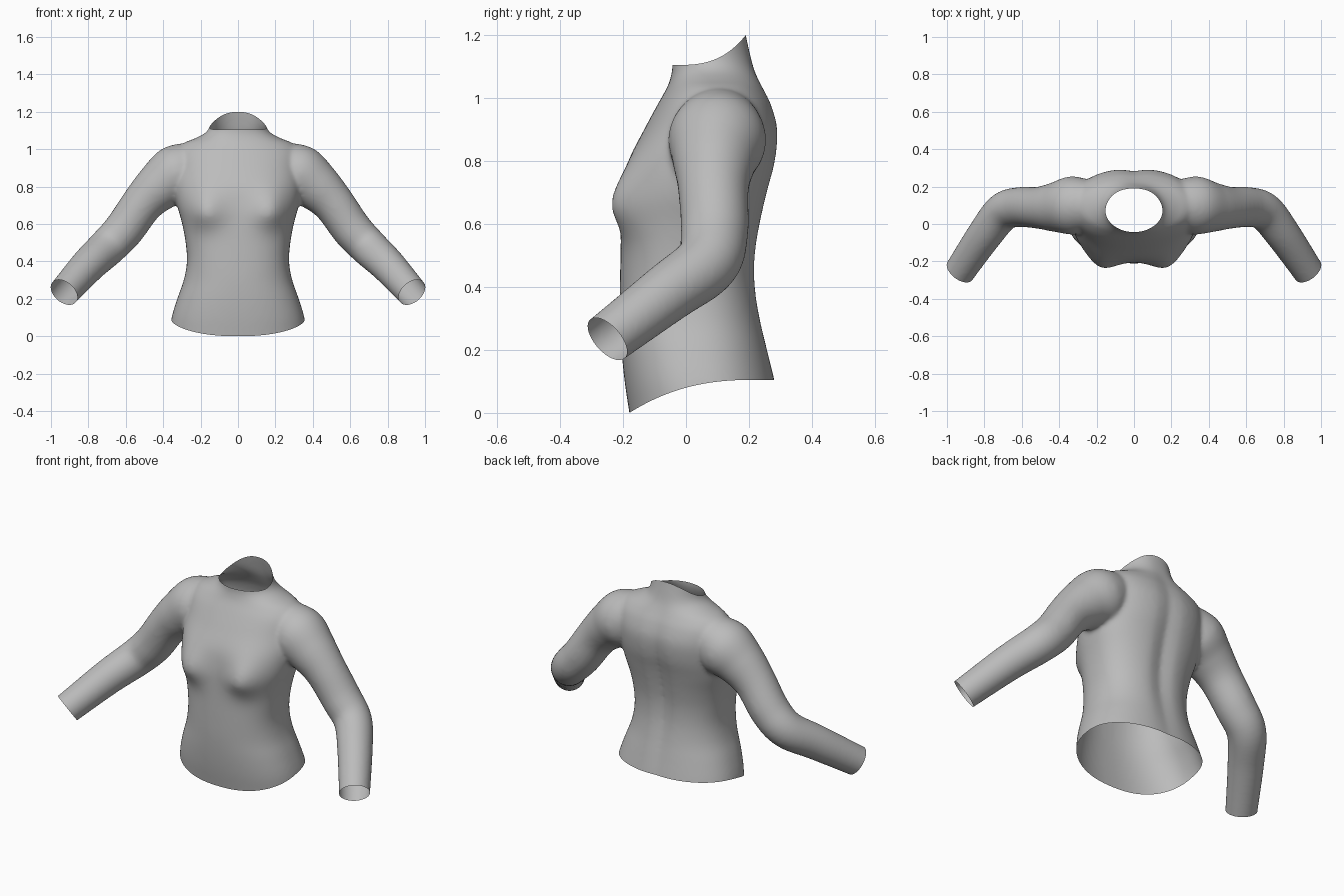
import bpy, bmesh, math
from mathutils import Vector

cube = bpy.data.objects.get("Cube")
if cube:
    bpy.data.objects.remove(cube, do_unlink=True)

SIDES = 64


def spline(keys, steps):
    """Catmull-Rom through rows of numbers."""
    rows = []
    for i in range(len(keys) - 1):
        a, b, c, d = (Vector(keys[min(max(i + k, 0), len(keys) - 1)]) for k in (-1, 0, 1, 2))
        for s in range(steps):
            t = s / steps
            rows.append(0.5 * (2 * b + (c - a) * t + (2 * a - 5 * b + 4 * c - d) * t ** 2
                               + (3 * b - 3 * c + d - a) * t ** 3))
    return rows + [Vector(keys[-1])]


def loft(bm, rings):
    """Closed tube through a list of point rings."""
    loops = [[bm.verts.new(p) for p in ring] for ring in rings]
    for lo, hi in zip(loops, loops[1:]):
        for i in range(len(lo)):
            j = (i + 1) % len(lo)
            bm.faces.new((lo[i], lo[j], hi[j], hi[i]))
    bm.faces.new(loops[0][::-1])
    bm.faces.new(loops[-1])


def bell(v, width):
    return math.exp(-(v / width) ** 2)


def power(v, p):
    return math.copysign(abs(v) ** p, v)


def torso_ring(row):
    z, half, front, back, n = row
    mid, depth = (front + back) / 2, (back - front) / 2
    ring = []
    for i in range(SIDES):
        a = math.tau * i / SIDES
        x = half * power(math.cos(a), 2 / n)
        y = mid + depth * power(math.sin(a), 2 / n)
        facing = abs(math.sin(a))
        if y < mid:   # bust
            y -= 0.066 * facing * bell(abs(x) - 0.19, 0.1) * bell(z - 0.66, 0.12 if z > 0.66 else 0.085)
        else:         # spine groove
            y -= 0.022 * bell(x, 0.05) * bell(z - 0.6, 0.42)
        ring.append((x, y, z))
    return ring


def arm_rings(path, side):
    rings = []
    for i, row in enumerate(path):
        tangent = path[min(i + 1, len(path) - 1)].xyz - path[max(i - 1, 0)].xyz
        turn = tangent.to_track_quat('Z', 'Y')
        ring = []
        for k in range(SIDES):
            a = math.tau * k / SIDES * side
            p = row.xyz + turn @ Vector((math.cos(a), math.sin(a), 0)) * row.w
            ring.append((p.x * side, p.y, p.z))
        rings.append(ring)
    return rings


# Torso: height, half width, front, back, squareness
torso_keys = [
    (-0.10, 0.385, -0.165, 0.315, 2.3), (0.00, 0.37, -0.18, 0.305, 2.3),
    (0.10, 0.355, -0.195, 0.285, 2.3), (0.20, 0.325, -0.205, 0.262, 2.3),
    (0.30, 0.29, -0.21, 0.24, 2.3), (0.40, 0.273, -0.21, 0.225, 2.4),
    (0.50, 0.28, -0.208, 0.225, 2.4), (0.60, 0.298, -0.205, 0.24, 2.4),
    (0.70, 0.325, -0.2, 0.262, 2.4), (0.80, 0.34, -0.182, 0.288, 2.3),
    (0.90, 0.335, -0.133, 0.295, 2.3), (0.98, 0.33, -0.09, 0.274, 2.2),
    (1.03, 0.295, -0.062, 0.25, 2.0), (1.06, 0.225, -0.05, 0.235, 2.0),
    (1.09, 0.172, -0.044, 0.222, 2.0), (1.13, 0.148, -0.044, 0.21, 2.0),
    (1.20, 0.142, -0.045, 0.193, 2.0), (1.27, 0.14, -0.045, 0.18, 2.0),
]
# Sleeves: centre and radius
arm_keys = [
    (0.20, 0.11, 0.93, 0.115), (0.32, 0.10, 0.872, 0.155), (0.42, 0.09, 0.80, 0.133),
    (0.51, 0.087, 0.71, 0.112), (0.61, 0.09, 0.57, 0.107), (0.70, 0.065, 0.475, 0.102),
    (0.80, -0.06, 0.38, 0.094), (0.93, -0.25, 0.235, 0.083), (0.99, -0.34, 0.17, 0.081),
]

bm = bmesh.new()
loft(bm, [torso_ring(r) for r in spline(torso_keys, 4)])
arm_path = spline(arm_keys, 6)
for side in (1, -1):
    loft(bm, arm_rings(arm_path, side))
bmesh.ops.recalc_face_normals(bm, faces=bm.faces)
mesh = bpy.data.meshes.new("long_sleeved_top")
bm.to_mesh(mesh)
bm.free()
top = bpy.data.objects.new("long_sleeved_top", mesh)
bpy.context.collection.objects.link(top)

# Fuse torso and sleeves into one soft skin
remesh = top.modifiers.new("fuse", 'REMESH')
remesh.mode = 'VOXEL'
remesh.voxel_size = 0.011
soften = top.modifiers.new("soften", 'SMOOTH')
soften.factor = 0.5
soften.iterations = 10
skin = bpy.data.meshes.new_from_object(top.evaluated_get(bpy.context.evaluated_depsgraph_get()))
top.modifiers.clear()
top.data = skin
skin.name = "long_sleeved_top"
bpy.data.meshes.remove(mesh)


def cut(bm, point, normal):
    bmesh.ops.bisect_plane(bm, geom=bm.verts[:] + bm.edges[:] + bm.faces[:], dist=1e-5,
                           plane_co=point, plane_no=normal, clear_outer=True)


def curved_cut(bm, height, normal):
    """Cut along z = height(y) by flattening that curve first."""
    for v in bm.verts:
        v.co.z -= height(v.co.y)
    cut(bm, (0, 0, 0), normal)
    for v in bm.verts:
        v.co.z += height(v.co.y)


def neckline(y):
    return 1.105 + 0.095 * max(0, (y + 0.04) / 0.23) ** 3


def hemline(y):
    return 0.105 * (1 - abs((0.22 - y) / 0.4) ** 2.4)


# Open cuffs, neck and hem
bm = bmesh.new()
bm.from_mesh(skin)
for side in (1, -1):
    cut(bm, (0.93 * side, -0.25, 0.235), (0.13 * side, -0.17, -0.15))
curved_cut(bm, neckline, (0, 0, 1))
curved_cut(bm, hemline, (0, 0, -1))
bm.to_mesh(skin)
bm.free()
for poly in skin.polygons:
    poly.use_smooth = True

# Cloth colour
cloth = bpy.data.materials.new("grey_cloth")
cloth.use_nodes = True
grey = (0.5, 0.5, 0.5, 1)
cloth.diffuse_color = grey
cloth.node_tree.nodes["Principled BSDF"].inputs["Base Color"].default_value = grey
skin.materials.clear()
skin.materials.append(cloth)
